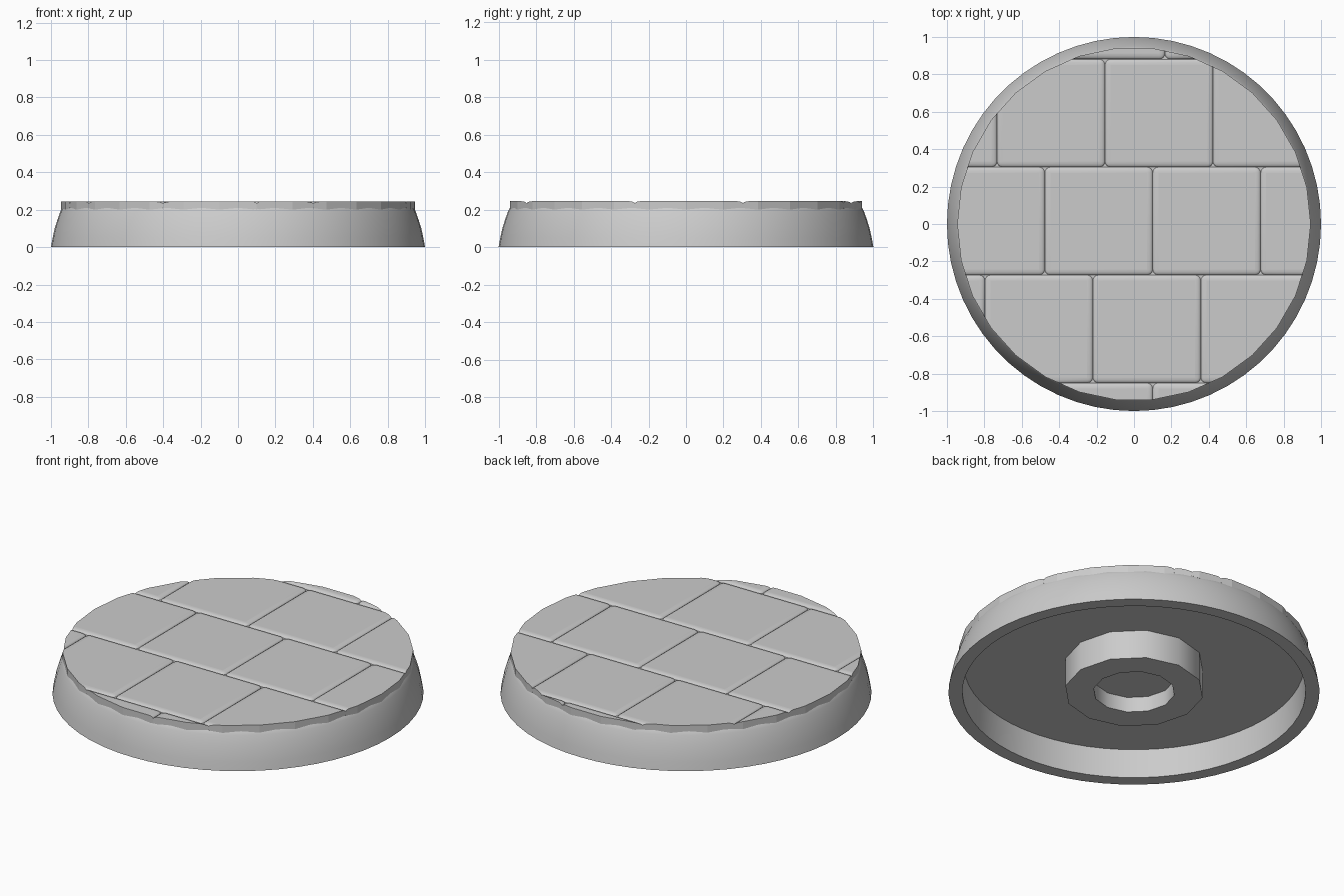
import bpy
import bmesh
from math import cos, sin, pi
from mathutils import Vector, Matrix

if "Cube" in bpy.data.objects:
    bpy.data.objects.remove(bpy.data.objects["Cube"], do_unlink=True)

stone = bpy.data.materials.new("stone_grey")
stone.use_nodes = True
GREY = (0.6, 0.6, 0.6, 1)
stone.diffuse_color = GREY
stone.node_tree.nodes["Principled BSDF"].inputs["Base Color"].default_value = GREY

TOP = 0.245      # height of the paved surface
RIM = 0.945      # radius of the paved surface
SIDES = 30       # sides of the paved surface
PITCH = 0.577    # tile spacing


def add_object(name, bm):
    mesh = bpy.data.meshes.new(name)
    bm.to_mesh(mesh)
    bm.free()
    obj = bpy.data.objects.new(name, mesh)
    bpy.context.collection.objects.link(obj)
    mesh.materials.append(stone)
    return obj


def lathe(name, profile, steps, angle):
    """Spin a radius/height profile around z."""
    bm = bmesh.new()
    verts = [bm.verts.new((r, 0, z)) for r, z in profile]
    edges = [bm.edges.new(pair) for pair in zip(verts, verts[1:])]
    bmesh.ops.spin(bm, geom=verts + edges, axis=(0, 0, 1), cent=(0, 0, 0),
                   angle=2 * pi, steps=steps, use_duplicate=False)
    bmesh.ops.remove_doubles(bm, verts=bm.verts, dist=0.0005)
    bmesh.ops.recalc_face_normals(bm, faces=bm.faces)
    obj = add_object(name, bm)
    bpy.ops.object.select_all(action='DESELECT')
    obj.select_set(True)
    bpy.context.view_layer.objects.active = obj
    bpy.ops.object.shade_smooth_by_angle(angle=0.6)
    return obj


# Hollow body with a curved outer wall
lathe("base_shell", [
    (0, 0.222), (0.93, 0.222), (0.941, 0.208), (0.95, 0.19), (0.966, 0.145),
    (0.98, 0.1), (0.991, 0.05), (1, 0), (0.925, 0), (0.918, 0.17), (0, 0.17)], 60, 0.6)

# Round socket under the base
lathe("socket_ring", [
    (0, 0.18), (0.375, 0.18), (0.375, 0), (0.22, 0), (0.22, 0.09), (0, 0.09)], 12, 0.6)

# Bed under the tiles, seen at the bottom of the joints
lathe("tile_bed", [
    (0, 0.18), (RIM - 0.001, 0.18), (RIM - 0.001, TOP - 0.013), (0, TOP - 0.013)], SIDES, 0.1)


def clip_to_rim(bm):
    """Trim a tile to the many-sided outline and close each cut."""
    for i in range(SIDES):
        a = 2 * pi * (i + 0.5) / SIDES
        out = Vector((cos(a), sin(a), 0))
        bmesh.ops.bisect_plane(
            bm, geom=bm.verts[:] + bm.edges[:] + bm.faces[:],
            plane_co=out * RIM * cos(pi / SIDES), plane_no=out, clear_outer=True)
        border = [e for e in bm.edges if e.is_boundary]
        if border:
            bmesh.ops.holes_fill(bm, edges=border, sides=0)


def add_tile(name, x, y):
    bm = bmesh.new()
    bmesh.ops.create_cube(bm, size=1, matrix=Matrix.Diagonal((PITCH, PITCH, 0.1, 1)))
    bmesh.ops.bevel(bm, geom=bm.edges[:], offset=0.03, segments=4,
                    profile=0.5, affect='EDGES')
    # Flatten the rounding so that the joints stay shallow
    bmesh.ops.scale(bm, vec=(1, 1, 0.45), verts=bm.verts)
    bmesh.ops.translate(bm, vec=(x, y, TOP - 0.0225), verts=bm.verts)
    clip_to_rim(bm)
    if not bm.faces:
        bm.free()
        return
    bmesh.ops.recalc_face_normals(bm, faces=bm.faces)
    for face in bm.faces:
        face.smooth = 0.1 < face.normal.z < 0.9999
    add_object(name, bm)


# Staggered rows of tiles: x of one joint in each row, front to back
for row, joint in enumerate((0.1, -0.22, 0.1, -0.155, 0.165)):
    for col in range(-3, 3):
        add_tile(f"tile_{row + 1}_{col + 4}",
                 joint + (col + 0.5) * PITCH, 0.0155 + (row - 2) * PITCH)
